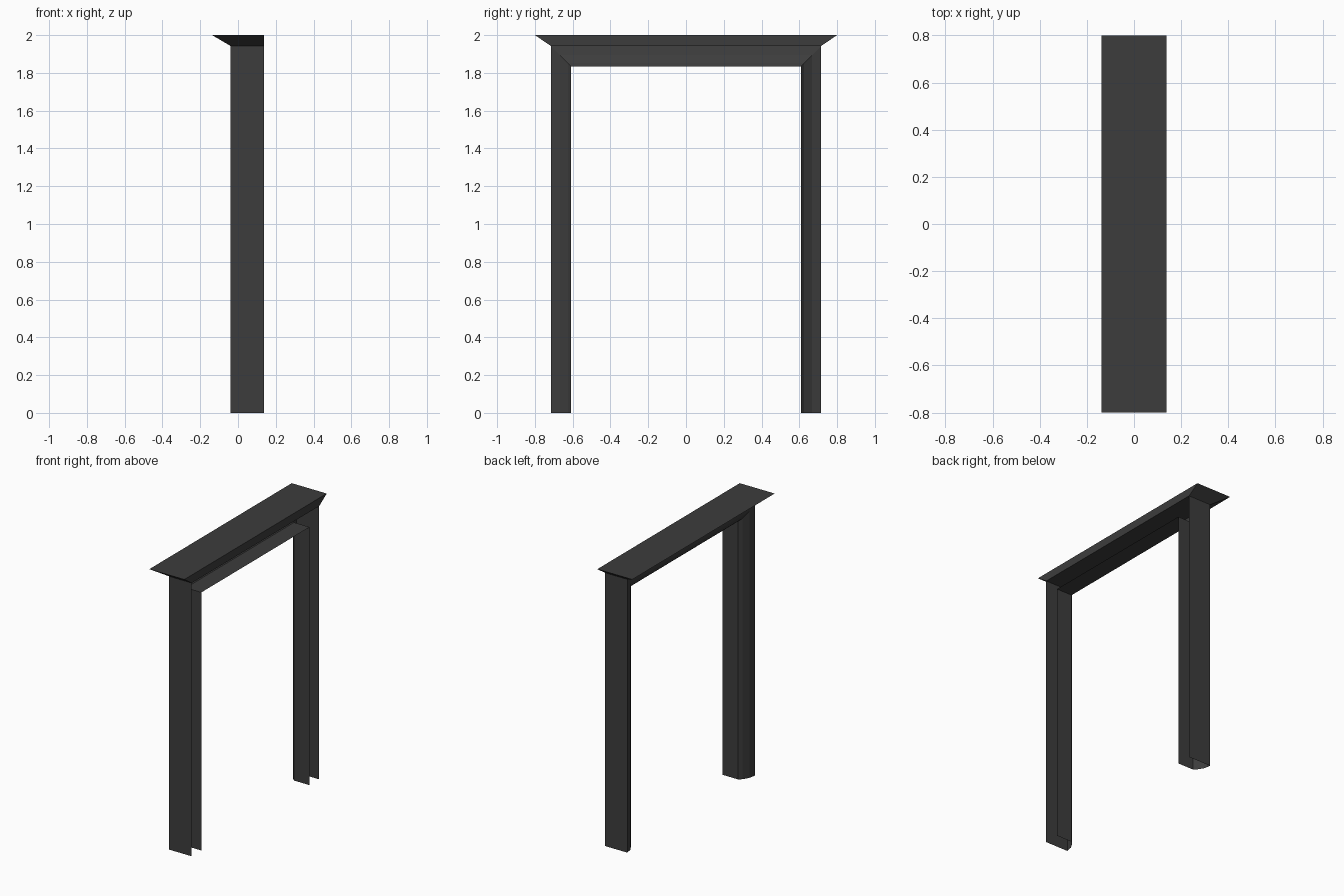
import bpy
import bmesh

cube = bpy.data.objects.get("Cube")
if cube:
    bpy.data.objects.remove(cube, do_unlink=True)

# Main dimensions
BACK = 0.1375         # plane that sits against the wall
FACE = -0.04          # front of the casing
OPEN_Y, OPEN_Z = 0.608, 1.835   # clear opening
WIDTH = 0.108         # casing width
TOP = 2.0

charcoal = bpy.data.materials.new("charcoal")
charcoal.use_nodes = True
colour = (0.046, 0.046, 0.046, 1.0)
charcoal.diffuse_color = colour
charcoal.node_tree.nodes["Principled BSDF"].inputs["Base Color"].default_value = colour


def loft(name, sections, closed=False, cap=False):
    """Join matching rows of points with quads."""
    bm = bmesh.new()
    rows = [[bm.verts.new(p) for p in row] for row in sections]
    for a, b in zip(rows, rows[1:]):
        count = len(a)
        for i in range(count if closed else count - 1):
            j = (i + 1) % count
            bm.faces.new((a[i], a[j], b[j], b[i]))
    if cap:
        bm.faces.new(rows[-1])
    mesh = bpy.data.meshes.new(name)
    bm.to_mesh(mesh)
    bm.free()
    mesh.materials.append(charcoal)
    obj = bpy.data.objects.new(name, mesh)
    bpy.context.collection.objects.link(obj)
    return obj


# Door casing: moulded profile, open at the back, mitred around the opening
# Each profile point is (x, distance outward from the opening)
profile = [(BACK, 0), (0.015, 0), (-0.005, 0.018), (-0.03, 0.06),
           (FACE, WIDTH), (BACK, WIDTH)]


def section(side, at_top):
    return [(x, side * (OPEN_Y + d), OPEN_Z + d if at_top else 0)
            for x, d in profile]


loft("door_casing", [section(-1, False), section(-1, True),
                     section(1, True), section(1, False)])


# Cornice: flares to the front and both ends, flat at the back
def rectangle(front, half_y, z):
    return [(front, -half_y, z), (BACK, -half_y, z),
            (BACK, half_y, z), (front, half_y, z)]


loft("cornice", [rectangle(FACE, OPEN_Y + WIDTH, OPEN_Z + WIDTH),
                 rectangle(-BACK, 0.8, TOP)], closed=True, cap=True)
